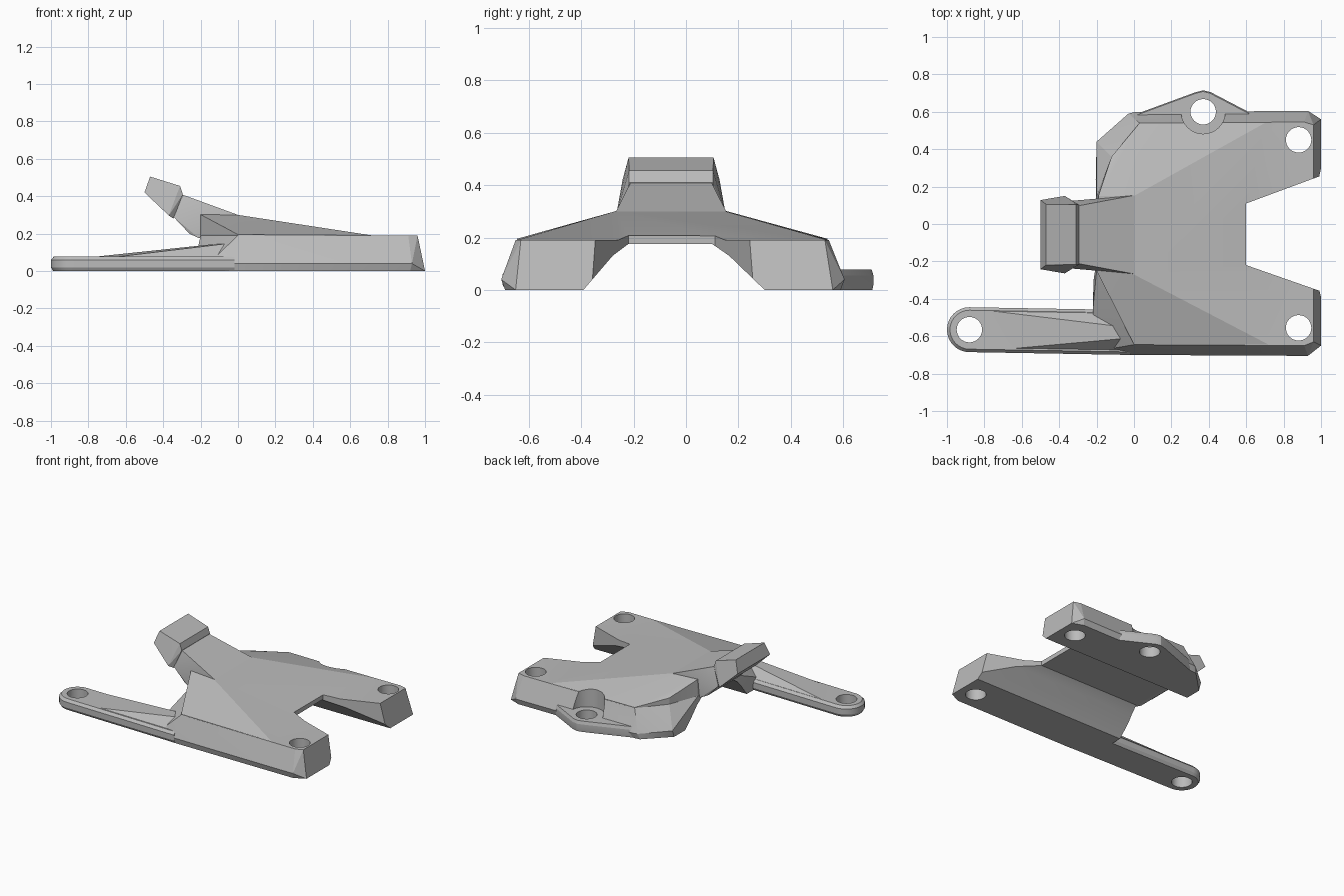
import bpy, bmesh, math
from mathutils import Vector

cube = bpy.data.objects.get("Cube")
if cube:
    bpy.data.objects.remove(cube, do_unlink=True)

grey = bpy.data.materials.new("satin grey")
grey.use_nodes = True
grey.diffuse_color = (0.5, 0.5, 0.5, 1)
grey.node_tree.nodes["Principled BSDF"].inputs["Base Color"].default_value = (0.5, 0.5, 0.5, 1)


def hull(name, points):
    """Faceted solid wrapped around a few corner points."""
    bm = bmesh.new()
    for p in points:
        bm.verts.new(p)
    res = bmesh.ops.convex_hull(bm, input=bm.verts[:])
    loose = [e for e in set(res["geom_interior"] + res["geom_unused"]) if isinstance(e, bmesh.types.BMVert)]
    bmesh.ops.delete(bm, geom=loose, context='VERTS')
    bmesh.ops.dissolve_limit(bm, angle_limit=0.01, verts=bm.verts[:], edges=bm.edges[:])
    bmesh.ops.recalc_face_normals(bm, faces=bm.faces[:])
    mesh = bpy.data.meshes.new(name)
    bm.to_mesh(mesh)
    bm.free()
    mesh.materials.append(grey)
    obj = bpy.data.objects.new(name, mesh)
    bpy.context.collection.objects.link(obj)
    return obj


def disc(x, y, r, z, n=32):
    return [(x + r * math.cos(i * math.tau / n), y + r * math.sin(i * math.tau / n), z) for i in range(n)]


def drum(x, y, r, z0, z1):
    return hull("cutter", disc(x, y, r, z0) + disc(x, y, r, z1))


def layers(outline, levels):
    """Stack an outline at (z, scale) levels about its centre."""
    c = sum((Vector(p) for p in outline), Vector((0, 0))) / len(outline)
    return [(*(c + (Vector(p) - c) * s), z) for z, s in levels for p in outline]


def combine(obj, other, operation):
    mod = obj.modifiers.new("combine", 'BOOLEAN')
    mod.operation, mod.solver, mod.object = operation, 'EXACT', other
    bpy.ops.object.select_all(action='DESELECT')
    bpy.context.view_layer.objects.active = obj
    obj.select_set(True)
    bpy.ops.object.modifier_apply(modifier=mod.name)
    bpy.data.objects.remove(other, do_unlink=True)


# Main body: flared base block
block = [(0.92, -0.69, 0), (1, -0.65, 0), (1, 0.56, 0), (0.92, 0.59, 0), (0, 0.585, 0), (-0.03, -0.69, 0),
         (-0.2, -0.68, 0), (-0.21, -0.46, 0), (-0.2, 0.42, 0), (-0.04, 0.58, 0),
         (0.93, -0.705, 0.04), (-0.03, -0.7, 0.04), (0.93, 0.605, 0.04), (0, 0.598, 0.04),
         (-0.03, 0.59, 0.04), (-0.2, 0.44, 0.05), (-0.22, -0.46, 0.1),
         (0.91, -0.65, 0.19), (0.96, -0.63, 0.19), (0.96, 0.53, 0.19), (0.91, 0.545, 0.19),
         (0.03, 0.54, 0.19), (0, -0.645, 0.19), (-0.12, 0.36, 0.19), (-0.2, -0.25, 0.19), (-0.2, 0.15, 0.19)]
body = hull("body", block)

# Raised roof sloping away from the neck
roof = [(0, -0.645, 0.18), (0.72, -0.645, 0.18), (0.72, 0.54, 0.18), (0.03, 0.54, 0.18),
        (0, -0.645, 0.195), (0.72, -0.645, 0.19), (0.7, 0.54, 0.19), (0.03, 0.54, 0.195),
        (-0.12, 0.36, 0.235), (-0.12, 0.36, 0.18), (-0.19, 0.15, 0.302), (-0.2, -0.25, 0.302),
        (-0.2, 0.15, 0.18), (-0.2, -0.25, 0.18), (0, 0.15, 0.3), (0, -0.27, 0.3),
        (0.08, 0.22, 0.28), (0.08, -0.29, 0.28)]
combine(body, hull("roof", roof), 'UNION')

# Arched channel under the body
arch = [(-0.4, -0.01), (-0.39, 0), (-0.3, 0.075), (-0.28, 0.13), (-0.22, 0.175),
        (0.1, 0.175), (0.165, 0.13), (0.19, 0.065), (0.3, 0), (0.31, -0.01)]
combine(body, hull("channel", [(x, y, z) for x in (-0.5, 1.2) for y, z in arch]), 'DIFFERENCE')

# Gap between the two feet
gap = [(0.6, -0.22), (0.6, 0.11), (1.1, 0.295), (1.1, -0.395)]
combine(body, hull("gap", [(x, y, z) for x, y in gap for z in (-0.1, 0.5)]), 'DIFFERENCE')

# Clearance above the side tab
combine(body, drum(0.37, 0.6, 0.118, 0.07, 0.5), 'DIFFERENCE')

# Long arm with a rounded, chamfered end and a rising rib
arm_points = []
for z, inset in ((0, 0.012), (0.02, 0), (0.06, 0), (0.078, 0.016)):
    arm_points += disc(-0.88, -0.565, 0.12 - inset, z)
    arm_points += [(-0.02, -0.7 + inset, z), (-0.02, -0.46 - inset, z)]
arm = hull("arm", arm_points)
rib = [(-0.76, -0.465, 0.077), (-0.64, -0.665, 0.077), (-0.03, -0.69, 0.06), (-0.05, -0.46, 0.06),
       (-0.1, -0.545, 0.147), (-0.03, -0.61, 0.15), (-0.76, -0.465, 0.05), (-0.64, -0.665, 0.05),
       (-0.03, -0.69, 0.05), (-0.05, -0.46, 0.05), (-0.02, -0.55, 0.15)]
combine(arm, hull("rib", rib), 'UNION')

# Side tab
tab_outline = [(-0.01, 0.58), (0.33, 0.705), (0.37, 0.715), (0.41, 0.705), (0.63, 0.59), (0.6, 0.47), (0.1, 0.47)]
tab = hull("side_tab", layers(tab_outline, ((0, 0.96), (0.02, 1), (0.055, 1), (0.077, 0.94))))

# Screw holes
for part, x, y in ((body, 0.88, -0.555), (body, 0.88, 0.45), (body, 0.37, 0.6),
                   (tab, 0.37, 0.6), (arm, -0.88, -0.565)):
    combine(part, drum(x, y, 0.068, -0.2, 0.6), 'DIFFERENCE')

# Neck and head, symmetric about the channel centre line
def bridge(name, profile):
    return hull(name, [(x, -0.057 + s * w, z) for x, z, w in profile for s in (-1, 1)])


neck = bridge("neck", [(-0.295, 0.408, 0.155), (-0.345, 0.29, 0.18), (-0.26, 0.2, 0.18),
                       (-0.21, 0.176, 0.19), (0, 0.3, 0.21), (-0.05, 0.18, 0.2)])
head = bridge("head", [(-0.5, 0.42, 0.185), (-0.47, 0.505, 0.162), (-0.31, 0.455, 0.16),
                       (-0.295, 0.41, 0.16), (-0.345, 0.28, 0.18), (-0.37, 0.297, 0.207)])

for part in (body, arm, tab, neck, head):
    bpy.ops.object.select_all(action='DESELECT')
    bpy.context.view_layer.objects.active = part
    part.select_set(True)
    bpy.ops.object.shade_smooth_by_angle(angle=math.radians(15))
